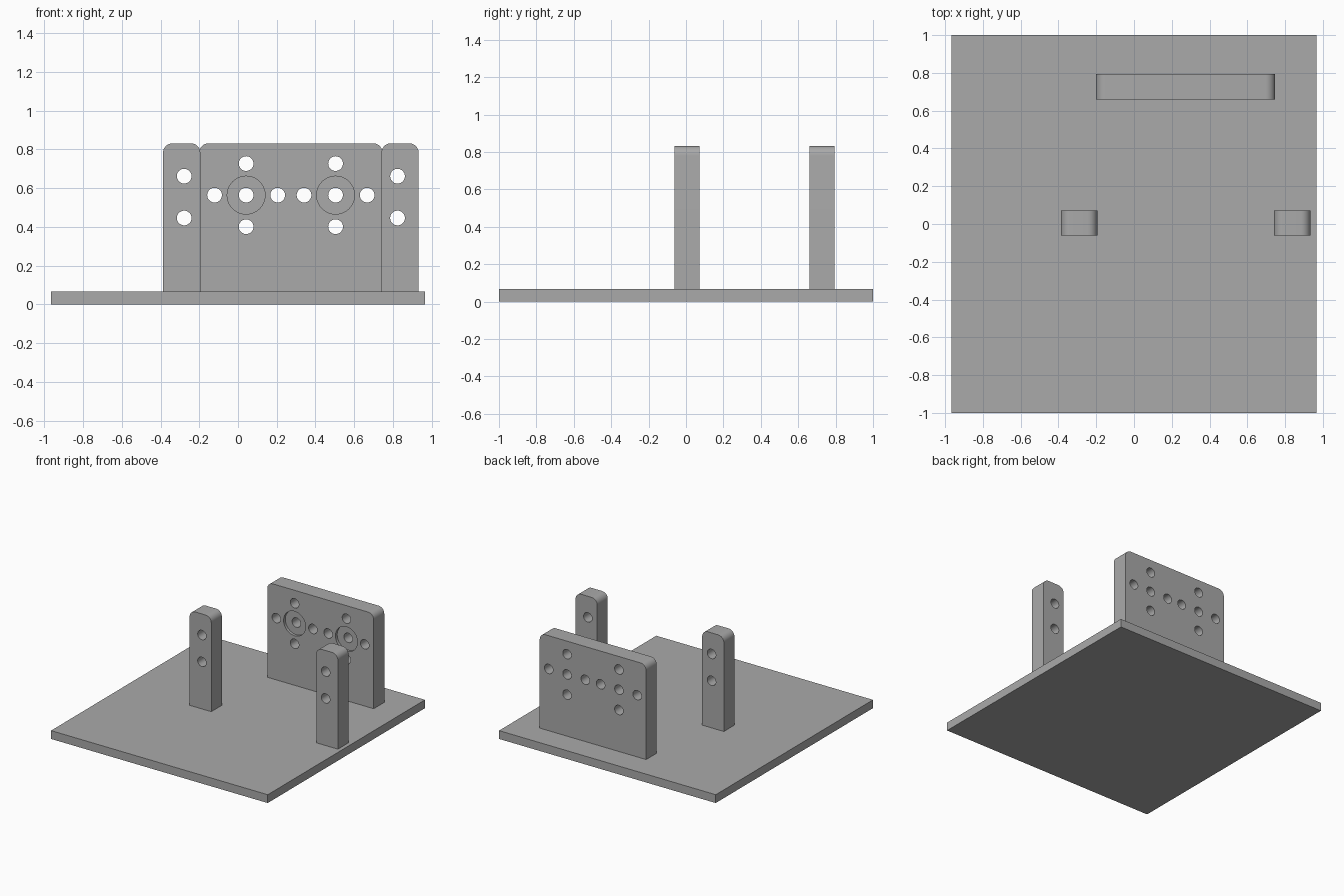
import bpy, bmesh, math
from mathutils import Matrix, Vector

default_cube = bpy.data.objects.get("Cube")
if default_cube:
    bpy.data.objects.remove(default_cube, do_unlink=True)

# One plain grey for the whole fixture
GREY = (0.4, 0.4, 0.4, 1.0)
grey = bpy.data.materials.new("plain_grey")
grey.use_nodes = True
grey.diffuse_color = GREY
grey.node_tree.nodes["Principled BSDF"].inputs["Base Color"].default_value = GREY

BASE_TOP, TOP = 0.067, 0.832
THICK = 0.134
MID_X = 0.273        # symmetry line of the uprights
HOLE_R = 0.038


def add_object(name, bm):
    mesh = bpy.data.meshes.new(name)
    bm.to_mesh(mesh)
    bm.free()
    obj = bpy.data.objects.new(name, mesh)
    bpy.context.collection.objects.link(obj)
    mesh.materials.append(grey)
    return obj


def box(name, centre, size, corner=0.0):
    """Box whose two upper corners, seen from the front, may be rounded."""
    bm = bmesh.new()
    bmesh.ops.create_cube(bm, size=1.0, matrix=Matrix.Translation(centre)
                          @ Matrix.Diagonal((*size, 1)))
    if corner:
        edges = [e for e in bm.edges
                 if all(v.co.z > centre[2] for v in e.verts)
                 and abs(e.verts[0].co.y - e.verts[1].co.y) > size[1] / 2]
        bmesh.ops.bevel(bm, geom=edges, offset=corner, segments=8,
                        profile=0.5, affect='EDGES')
    return add_object(name, bm)


def drill(obj, spots, radius, y_from, y_to):
    """Cut round holes along y at the given (x, z) spots."""
    bm = bmesh.new()
    for x, z in spots:
        place = Matrix.Translation((x, (y_from + y_to) / 2, z))
        bmesh.ops.create_cone(bm, cap_ends=True, segments=40, radius1=radius,
                              radius2=radius, depth=y_to - y_from,
                              matrix=place @ Matrix.Rotation(math.pi / 2, 4, 'X'))
    cutter = add_object("hole_cutter", bm)
    cutter.hide_render = True
    mod = obj.modifiers.new("holes", 'BOOLEAN')
    mod.operation, mod.solver, mod.object = 'DIFFERENCE', 'EXACT', cutter
    bpy.context.view_layer.objects.active = obj
    bpy.ops.object.modifier_apply(modifier=mod.name)
    bpy.data.objects.remove(cutter, do_unlink=True)


def smooth(obj):
    bpy.ops.object.select_all(action='DESELECT')
    obj.select_set(True)
    bpy.context.view_layer.objects.active = obj
    bpy.ops.object.shade_smooth_by_angle(angle=math.radians(30))


def upright(name, x, y, width):
    return box(name, Vector((x, y, (BASE_TOP + TOP) / 2)),
               (width, THICK, TOP - BASE_TOP), corner=0.05)


# Base plate
box("base_plate", Vector((0, 0, BASE_TOP / 2)), (1.93, 2.0, BASE_TOP))

# Pair of mounting posts, two through holes each
POST_Y = 0.005
for side, name in ((-1, "right_post"), (1, "left_post")):
    post = upright(name, MID_X + side * 0.564, POST_Y, 0.193)
    drill(post, [(MID_X + side * 0.551, z) for z in (0.446, 0.662)],
          HOLE_R, POST_Y - THICK, POST_Y + THICK)
    smooth(post)

# Rear panel: two cross-shaped hole groups with a shallow round seat in front
PANEL_Y, HUB_Z, REACH = 0.727, 0.564, 0.163
panel = upright("rear_panel", MID_X, PANEL_Y, 0.948)
hubs = [(MID_X + side * 0.231, HUB_Z) for side in (-1, 1)]
front = PANEL_Y - THICK / 2
drill(panel, hubs, 0.098, front - 0.1, front + 0.022)
cross = [(0, 0), (REACH, 0), (-REACH, 0), (0, REACH), (0, -REACH)]
drill(panel, [(x + dx, z + dz) for x, z in hubs for dx, dz in cross],
      HOLE_R, PANEL_Y - THICK, PANEL_Y + THICK)
smooth(panel)
